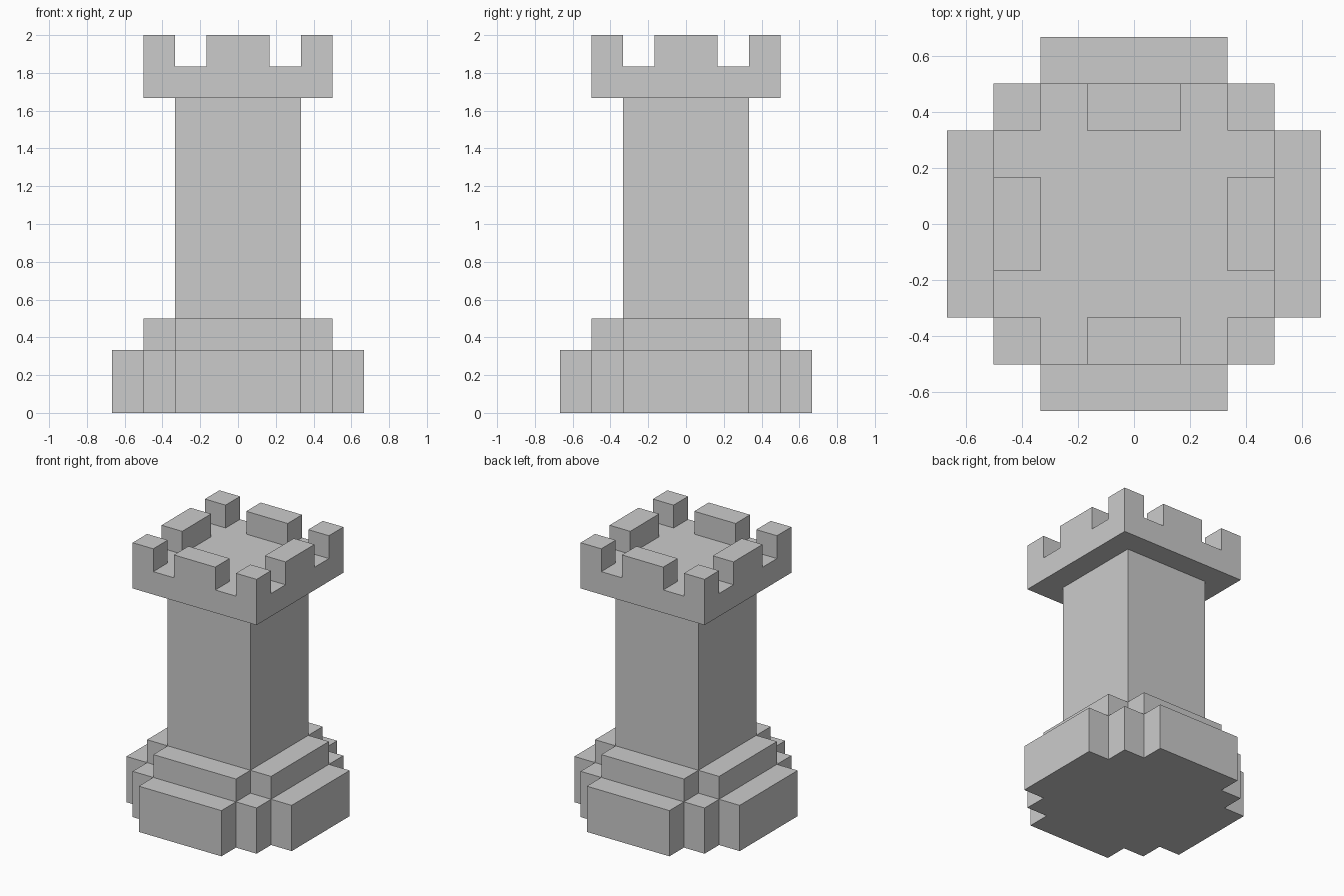
import bpy, bmesh
from mathutils import Vector

if "Cube" in bpy.data.objects:
    bpy.data.objects.remove(bpy.data.objects["Cube"])

U = 1 / 6  # block size: the whole tower sits on this grid


def finish(name, bm):
    bmesh.ops.recalc_face_normals(bm, faces=bm.faces)
    mesh = bpy.data.meshes.new(name)
    bm.to_mesh(mesh)
    bm.free()
    obj = bpy.data.objects.new(name, mesh)
    bpy.context.collection.objects.link(obj)
    return obj


def raise_faces(bm, faces, height):
    new = bmesh.ops.extrude_face_region(bm, geom=faces)["geom"]
    verts = [g for g in new if isinstance(g, bmesh.types.BMVert)]
    bmesh.ops.translate(bm, verts=verts, vec=(0, 0, height))
    return [g for g in new if isinstance(g, bmesh.types.BMFace)]


def tier(name, side, z0, z1):
    """Prism whose outline is one side's points turned four times."""
    bm = bmesh.new()
    outline = []
    for _ in range(4):
        outline += side
        side = [(-y, x) for x, y in side]
    face = bm.faces.new([bm.verts.new((x * U, y * U, z0 * U)) for x, y in outline])
    raise_faces(bm, [face], (z1 - z0) * U)
    return finish(name, bm)


# Stepped foot and shaft
tier("base", [(4, -2), (4, 2), (3, 2), (3, 3), (2, 3)], 0, 2)
tier("base_step", [(3, -2), (3, 2), (2, 2)], 2, 3)
tier("shaft", [(2, -2)], 3, 10)

# Crown: a 6 x 6 block slab with battlements raised along its rim
bm = bmesh.new()
bmesh.ops.create_grid(bm, x_segments=6, y_segments=6, size=3 * U)
bmesh.ops.translate(bm, verts=bm.verts, vec=(0, 0, 10 * U))
top = raise_faces(bm, bm.faces[:], U)


def is_battlement(face):
    c = face.calc_center_median() / U
    near, far = sorted((abs(c.x), abs(c.y)))
    return far > 2 and (near < 1 or near > 2)


raise_faces(bm, [f for f in top if is_battlement(f)], U)
bmesh.ops.dissolve_limit(bm, angle_limit=0.01, verts=bm.verts, edges=bm.edges)
finish("crown", bm)
